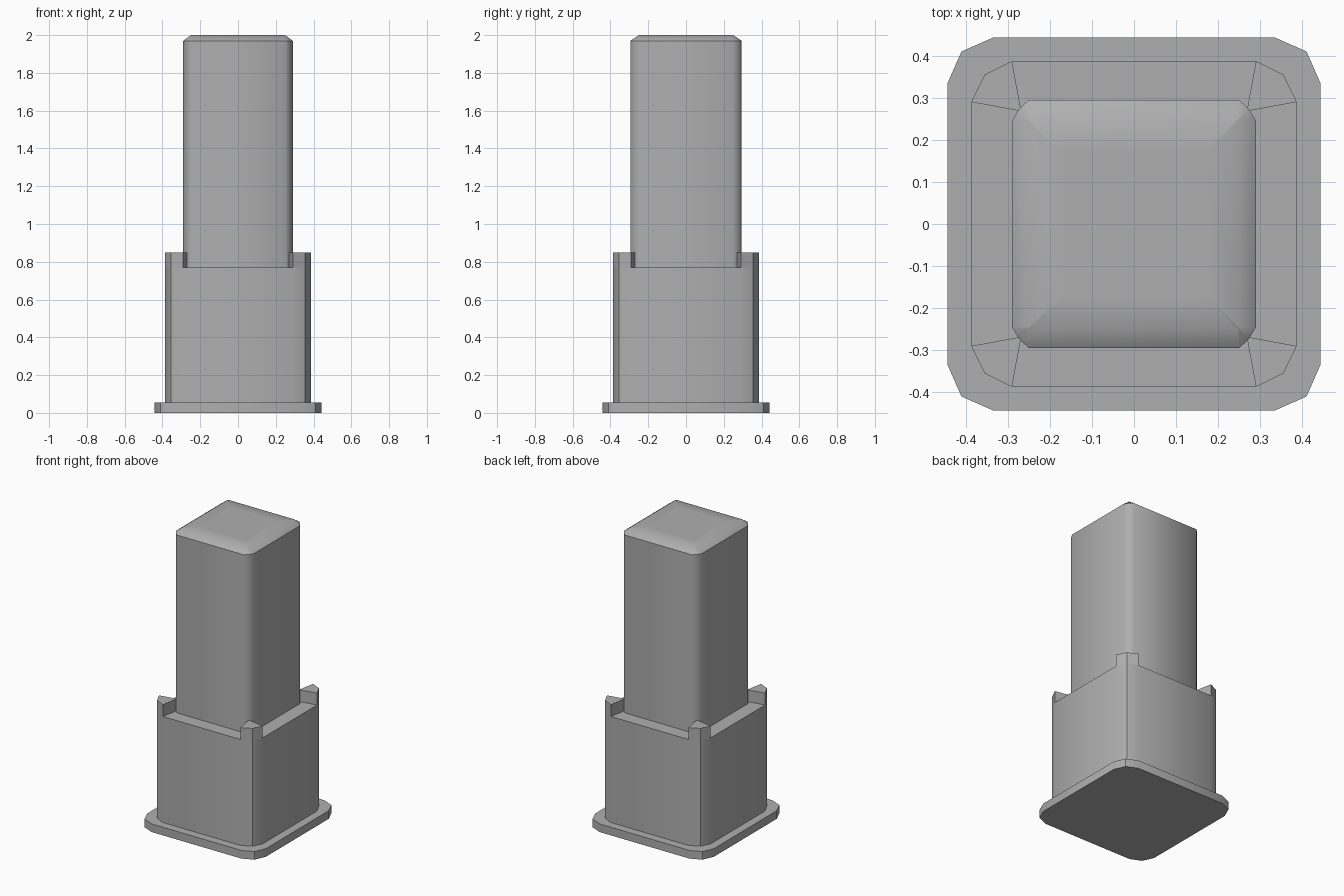
import bpy, bmesh, math

cube = bpy.data.objects.get("Cube")
if cube:
    bpy.data.objects.remove(cube, do_unlink=True)

GREY = (0.43, 0.43, 0.43, 1)
grey = bpy.data.materials.new("mid_grey")
grey.use_nodes = True
grey.diffuse_color = GREY
grey.node_tree.nodes["Principled BSDF"].inputs["Base Color"].default_value = GREY


def outline(corner):
    """Mirror one corner, listed from the +x side to the +y side, into a closed outline."""
    left = corner + [(-x, y) for x, y in reversed(corner)]
    return left + [(-x, -y) for x, y in left]


def square(half):
    """Square outline with barely eased corners."""
    return outline([(half, half - 0.005), (half, half), (half - 0.005, half)])


def loft(name, rings, angle):
    """Join a stack of (outline, height) rings and cap both ends."""
    bm = bmesh.new()
    loops = [[bm.verts.new((x, y, z)) for x, y in ring] for ring, z in rings]
    for low, high in zip(loops, loops[1:]):
        for i in range(len(low)):
            j = (i + 1) % len(low)
            bm.faces.new((low[i], low[j], high[j], high[i]))
    bm.faces.new(loops[0][::-1])
    bm.faces.new(loops[-1])
    bmesh.ops.recalc_face_normals(bm, faces=bm.faces)
    mesh = bpy.data.meshes.new(name)
    bm.to_mesh(mesh)
    bm.free()
    mesh.materials.append(grey)
    obj = bpy.data.objects.new(name, mesh)
    bpy.context.collection.objects.link(obj)
    bpy.ops.object.select_all(action='DESELECT')
    obj.select_set(True)
    bpy.context.view_layer.objects.active = obj
    bpy.ops.object.shade_smooth_by_angle(angle=math.radians(angle))


FLANGE_TOP, LEDGE, TAB_TOP = 0.055, 0.77, 0.85

# Wide flange at the foot
flange = outline([(0.443, 0.335), (0.41, 0.41), (0.335, 0.443)])
loft("base_flange", [(flange, 0), (flange, FLANGE_TOP)], 30)

# Square sleeve with rounded corners
sleeve_corner = [(0.387, 0.29), (0.355, 0.355), (0.29, 0.387)]
sleeve = outline(sleeve_corner)
loft("sleeve", [(sleeve, FLANGE_TOP), (sleeve, LEDGE)], 30)

# Raised tab on each sleeve corner
for side, sx in (("left", 1), ("right", -1)):
    for end, sy in (("front", -1), ("back", 1)):
        tab = [(sx * x, sy * y) for x, y in sleeve_corner + [(0.268, 0.268)]]
        loft(f"corner_tab_{end}_{side}", [(tab, LEDGE), (tab, TAB_TOP)], 30)

# Tall post with a softened top edge
post = outline([(0.29, 0.245), (0.273, 0.273), (0.25, 0.295)])
loft("post", [(post, LEDGE), (post, 1.97), (square(0.25), 2.0), (square(0.17), 2.0)], 45)
